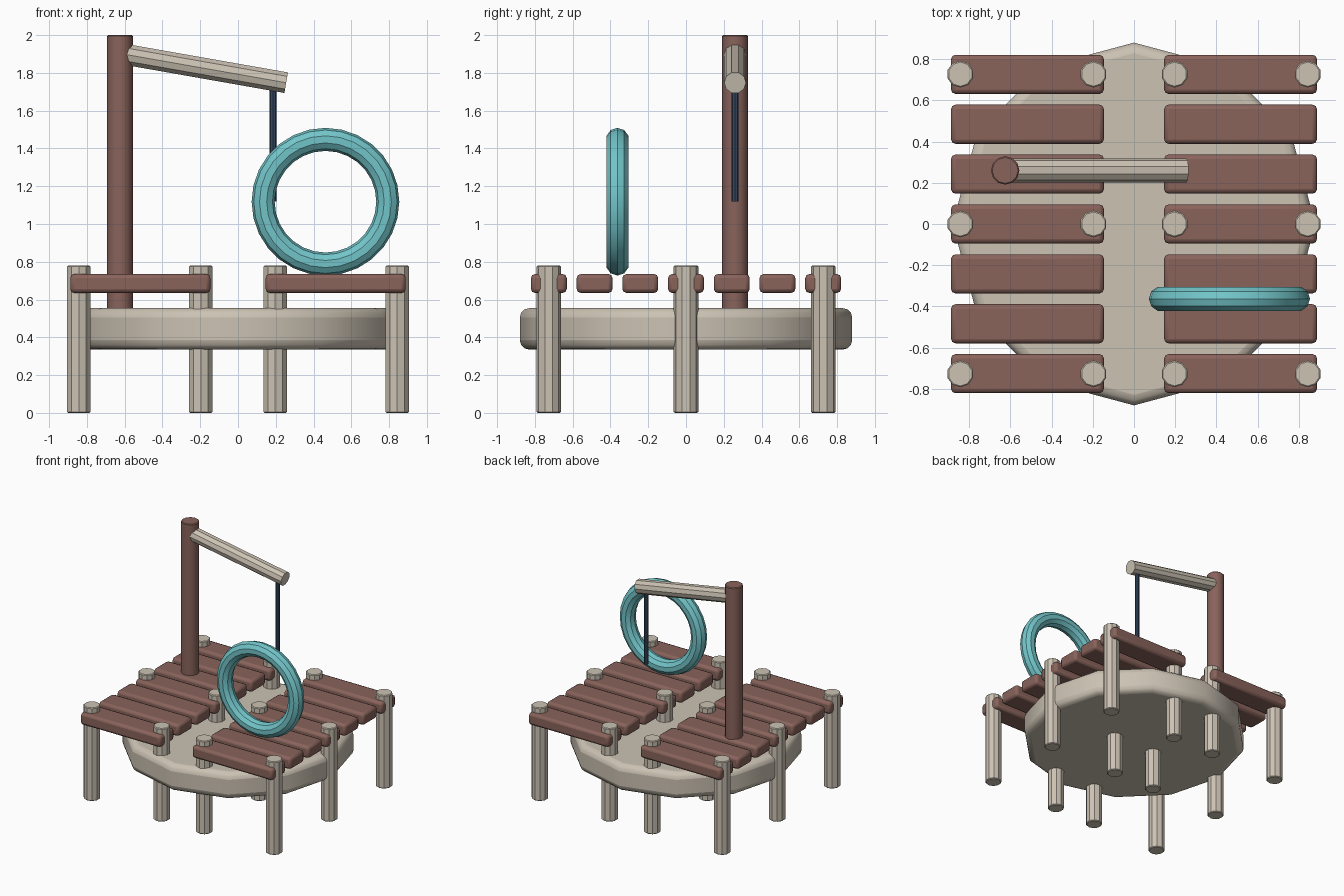
import bpy, math
from mathutils import Vector

if "Cube" in bpy.data.objects:
    bpy.data.objects.remove(bpy.data.objects["Cube"])


def mat(name, rgb):
    m = bpy.data.materials.new(name)
    m.diffuse_color = (*rgb, 1)
    m.use_nodes = True
    m.node_tree.nodes["Principled BSDF"].inputs["Base Color"].default_value = m.diffuse_color
    return m


CREAM = mat("cream wood", (0.60, 0.54, 0.45))
BROWN = mat("red brown wood", (0.25, 0.125, 0.105))
TEAL = mat("teal rubber", (0.17, 0.56, 0.59))
NAVY = mat("navy rope", (0.035, 0.065, 0.12))


def finish(name, material, bevel=0.0, segments=2):
    ob = bpy.context.object
    ob.name = name
    ob.data.materials.append(material)
    if bevel:
        mod = ob.modifiers.new("rounded edges", "BEVEL")
        mod.width = bevel
        mod.segments = segments
        mod.limit_method = "ANGLE"
        mod.angle_limit = math.radians(50)
    bpy.ops.object.shade_smooth_by_angle(angle=math.radians(32))
    return ob


def rod(name, start, end, radius, sides, material, bevel=0.0, segments=2):
    a, b = Vector(start), Vector(end)
    bpy.ops.mesh.primitive_cylinder_add(
        vertices=sides, radius=radius, depth=(b - a).length, location=(a + b) / 2,
        rotation=(0, math.atan2(b.x - a.x, b.z - a.z), 0))
    return finish(name, material, bevel, segments)


# Round base platform
rod("base_disc", (0, 0, 0.335), (0, 0, 0.555), 0.88, 12, CREAM, 0.05, 3)

# Two decks of planks, each held by six legs
for side, label in ((-1, "left"), (1, "right")):
    for i in range(7):
        bpy.ops.mesh.primitive_cube_add(size=1, location=(side * 0.517, (i - 3) * 0.242, 0.685))
        bpy.context.object.scale = (0.742, 0.19, 0.1)
        bpy.ops.object.transform_apply(location=False, rotation=False, scale=True)
        finish(f"{label}_plank_{i + 1}", BROWN, 0.022, 2)
    for x, place in ((0.197, "inner"), (0.843, "outer")):
        for j in range(3):
            y = (j - 1) * 0.727
            rod(f"{label}_{place}_leg_{j + 1}", (side * x, y, 0), (side * x, y, 0.78),
                0.065, 10, CREAM, 0.006, 1)

# Mast, sloping beam and hanging rope
rod("mast", (-0.625, 0.26, 0.45), (-0.625, 0.26, 2.0), 0.069, 12, BROWN, 0.006, 1)
rod("beam", (-0.62, 0.26, 1.902), (0.255, 0.26, 1.748), 0.058, 10, CREAM)
rod("rope", (0.185, 0.26, 1.12), (0.185, 0.26, 1.74), 0.018, 8, NAVY)

# Upright ring
bpy.ops.mesh.primitive_torus_add(
    major_radius=0.33, minor_radius=0.061, major_segments=28, minor_segments=10,
    location=(0.463, -0.363, 1.118), rotation=(math.pi / 2, 0, 0))
finish("ring", TEAL)
bpy.ops.object.shade_smooth()
